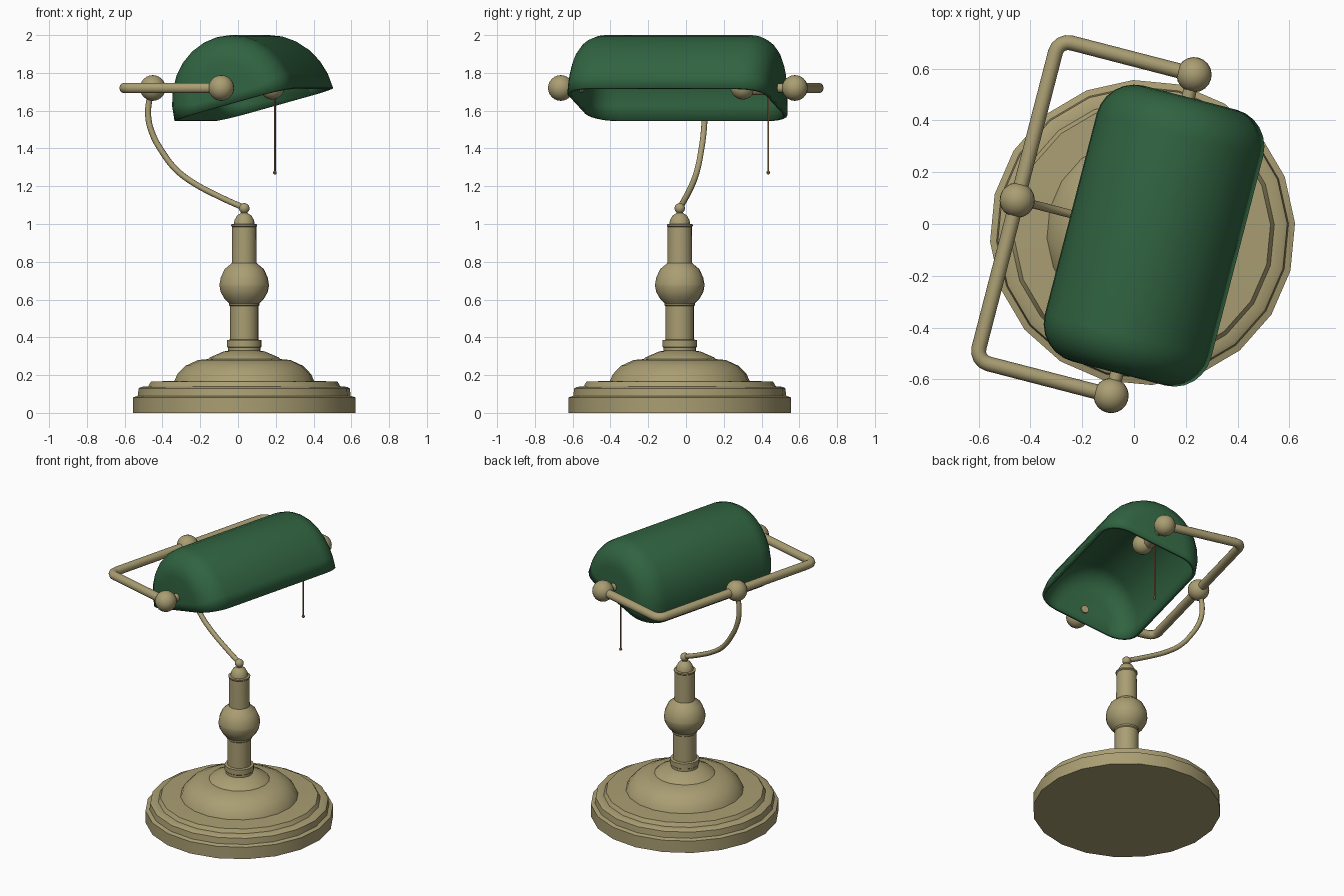
import bpy, bmesh, math
from mathutils import Matrix, Vector

if "Cube" in bpy.data.objects:
    bpy.data.objects.remove(bpy.data.objects["Cube"])

# Whole lamp is turned about z and shifted slightly off the origin
PLACE = Matrix.Translation((0.033, -0.033, 0)) @ Matrix.Rotation(math.radians(-14.5), 4, 'Z')


def material(name, rgb):
    m = bpy.data.materials.new(name)
    m.diffuse_color = (*rgb, 1)
    m.use_nodes = True
    m.node_tree.nodes["Principled BSDF"].inputs["Base Color"].default_value = m.diffuse_color
    return m


BRASS = material("brass", (0.40, 0.34, 0.17))
GREEN = material("green_glass", (0.03, 0.125, 0.052))
COPPER = material("dark_copper", (0.25, 0.13, 0.06))


def finish(ob, mat, angle=35):
    ob.matrix_world = PLACE @ ob.matrix_world
    ob.data.materials.clear()
    ob.data.materials.append(mat)
    bpy.ops.object.select_all(action='DESELECT')
    ob.select_set(True)
    bpy.context.view_layer.objects.active = ob
    bpy.ops.object.shade_smooth_by_angle(angle=math.radians(angle))
    return ob


def from_bmesh(name, bm, mat, angle=35):
    bmesh.ops.recalc_face_normals(bm, faces=bm.faces)
    me = bpy.data.meshes.new(name)
    bm.to_mesh(me)
    bm.free()
    ob = bpy.data.objects.new(name, me)
    bpy.context.collection.objects.link(ob)
    return finish(ob, mat, angle)


def lathe(name, profile, mat, n=20):
    bm = bmesh.new()
    rings = [[bm.verts.new((r * math.cos(2 * math.pi * i / n), r * math.sin(2 * math.pi * i / n), z))
              for i in range(n)] for r, z in profile]
    for a, b in zip(rings, rings[1:]):
        for i in range(n):
            j = (i + 1) % n
            bm.faces.new((a[i], a[j], b[j], b[i]))
    bm.faces.new(rings[0][::-1])
    bm.faces.new(rings[-1])
    return from_bmesh(name, bm, mat)


def ball(name, pos, r, mat=BRASS, seg=20):
    bm = bmesh.new()
    bmesh.ops.create_uvsphere(bm, u_segments=seg, v_segments=seg // 2 + 2, radius=r,
                              matrix=Matrix.Translation(pos))
    return from_bmesh(name, bm, mat)


def tube(name, pts, r, mat=BRASS, smooth=False):
    cu = bpy.data.curves.new(name, 'CURVE')
    cu.dimensions = '3D'
    cu.bevel_depth = r
    cu.bevel_resolution = 3
    cu.use_fill_caps = True
    if smooth:
        sp = cu.splines.new('BEZIER')
        sp.bezier_points.add(len(pts) - 1)
        sp.resolution_u = 4
        for b, p in zip(sp.bezier_points, pts):
            b.co = p
            b.handle_left_type = b.handle_right_type = 'AUTO'
    else:
        sp = cu.splines.new('POLY')
        sp.points.add(len(pts) - 1)
        for b, p in zip(sp.points, pts):
            b.co = (*p, 1)
    ob = bpy.data.objects.new(name, cu)
    bpy.context.collection.objects.link(ob)
    bpy.ops.object.select_all(action='DESELECT')
    ob.select_set(True)
    bpy.context.view_layer.objects.active = ob
    bpy.ops.object.convert(target='MESH')
    return finish(bpy.context.object, mat, 45)


# Stepped round base
lathe("base", [(0.59, 0), (0.59, 0.082), (0.565, 0.09), (0.56, 0.13), (0.545, 0.138), (0.51, 0.14),
               (0.495, 0.165), (0.37, 0.17), (0.355, 0.205), (0.31, 0.25), (0.245, 0.28),
               (0.19, 0.285), (0.18, 0.295), (0.11, 0.325), (0.08, 0.33)], BRASS)
# Turned column with bulge and cap
lathe("column", [(0.085, 0.32), (0.085, 0.345), (0.092, 0.35), (0.092, 0.385), (0.075, 0.388),
                 (0.075, 0.565), (0.08, 0.57), (0.08, 0.58), (0.105, 0.605), (0.125, 0.64),
                 (0.131, 0.672), (0.131, 0.68), (0.125, 0.715), (0.105, 0.76), (0.066, 0.793),
                 (0.064, 0.985), (0.069, 0.99), (0.069, 0.998), (0.055, 1.0), (0.052, 1.02),
                 (0.038, 1.045), (0.018, 1.058), (0.015, 1.08)], BRASS)
ball("finial", (0, 0, 1.083), 0.028, seg=14)

# Curved neck
neck = [(0, 1.085), (-0.137, 1.145), (-0.29, 1.225), (-0.375, 1.29), (-0.447, 1.38),
        (-0.505, 1.485), (-0.525, 1.57), (-0.52, 1.65), (-0.5, 1.72)]
tube("neck", [(x, 0, z) for x, z in neck], 0.016, smooth=True)

# Yoke bar with rounded corners
ZB, XB, YB, XE, R = 1.72, -0.5, 0.64, 0.04, 0.05
half = [(XE, YB, ZB)]
for k in range(5):
    t = math.pi / 2 * k / 4
    half.append((XB + R - R * math.sin(t), YB - R + R * math.cos(t), ZB))
tube("yoke_bar", half + [(x, -y, z) for x, y, z in reversed(half)], 0.029)
ball("yoke_centre_ball", (XB, 0, ZB), 0.068)
for s, side in ((1, "back"), (-1, "front")):
    ball("yoke_ball_" + side, (XE, s * YB, ZB), 0.068)
    tube("shade_pin_" + side, [(XE, s * YB, ZB), (XE, s * 0.52, ZB)], 0.026)

# Bulb socket inside the shade
tube("socket_stem", [(XE, 0.54, ZB), (XE, 0.37, ZB)], 0.04)
ball("socket_ball", (0.06, 0.36, 1.725), 0.066)

# Pull chain
tube("pull_chain", [(XE, 0.494, 1.70), (XE, 0.494, 1.275)], 0.005, COPPER)
ball("chain_bead", (XE, 0.494, 1.272), 0.01, COPPER, 8)

# Shade: half-ellipse trough with rounded ends, tilted
A, B, CORNER, YS, N = 0.337, 0.37, 0.15, 0.40, 14
tilt = Matrix.Translation((0.0525, 0, 1.6325)) @ Matrix.Rotation(math.radians(-15.2), 4, 'Y')
stations = []
for k in range(7):
    t = math.pi / 2 * (1 - k / 6)
    stations.append((YS + CORNER * math.sin(t), CORNER * (1 - math.cos(t))))
stations += [(-y, i) for y, i in reversed(stations)]
bm = bmesh.new()
rows = []
for y, ins in stations:
    rows.append([bm.verts.new(tilt @ Vector(((A - ins) * math.cos(math.pi * i / N), y,
                                             (B - ins) * math.sin(math.pi * i / N))))
                 for i in range(N + 1)])
for a, b in zip(rows, rows[1:]):
    for i in range(N):
        bm.faces.new((a[i], a[i + 1], b[i + 1], b[i]))
bm.faces.new(rows[0][::-1])
bm.faces.new(rows[-1])
bmesh.ops.recalc_face_normals(bm, faces=bm.faces)
top = max(bm.faces, key=lambda f: f.calc_center_median().z)
if top.normal.z < 0:
    bmesh.ops.reverse_faces(bm, faces=bm.faces)
me = bpy.data.meshes.new("shade")
bm.to_mesh(me)
bm.free()
shade = bpy.data.objects.new("shade", me)
bpy.context.collection.objects.link(shade)
finish(shade, GREEN, 40)
sol = shade.modifiers.new("thickness", 'SOLIDIFY')
sol.thickness = 0.02
sol.offset = -1
